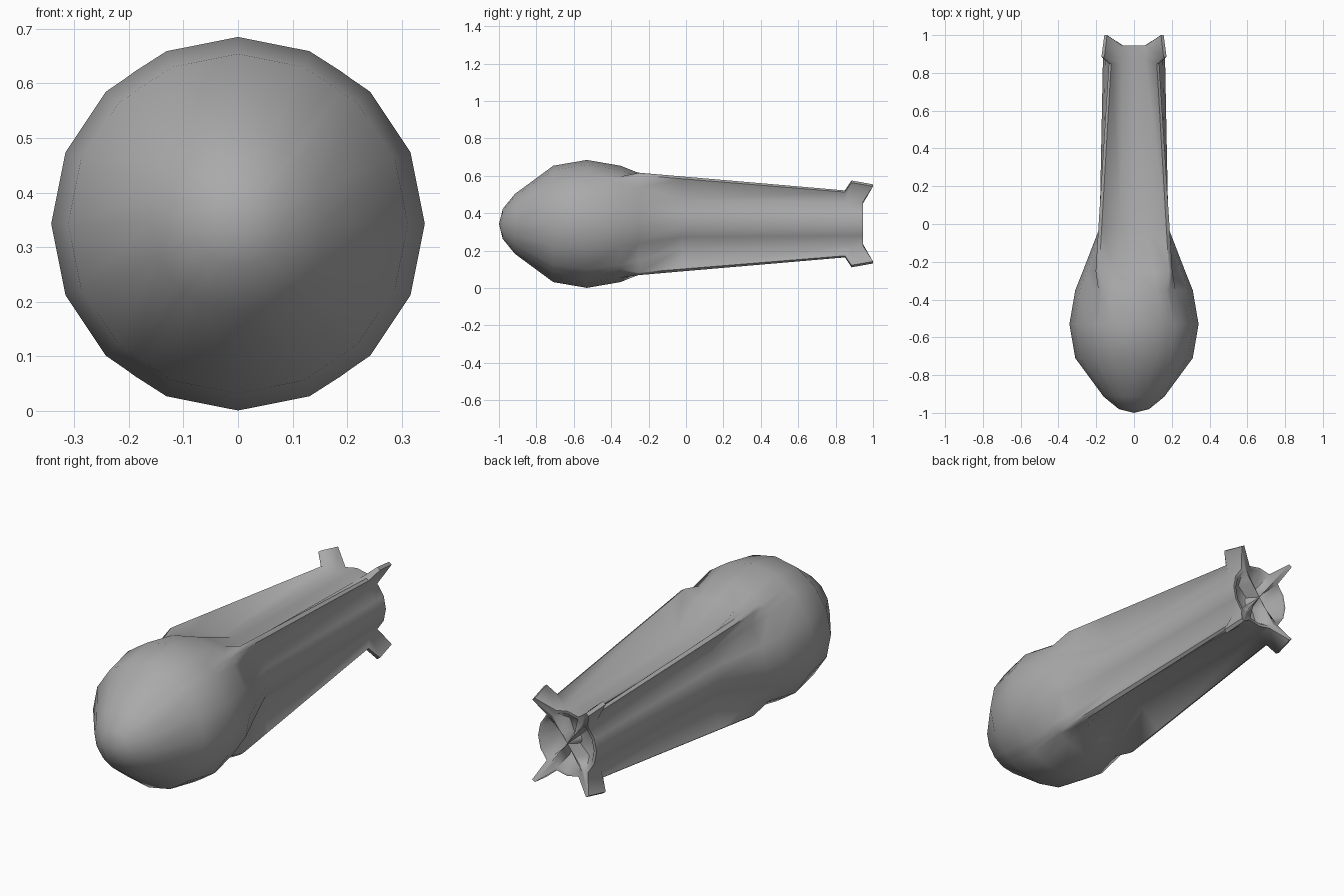
import bpy
import bmesh
from math import cos, sin, radians

cube = bpy.data.objects.get("Cube")
if cube:
    bpy.data.objects.remove(cube)

CENTRE_Z = 0.343

grey = bpy.data.materials.new("plain grey")
grey.use_nodes = True
grey.diffuse_color = (0.4, 0.4, 0.4, 1)
grey.node_tree.nodes["Principled BSDF"].inputs["Base Color"].default_value = (0.4, 0.4, 0.4, 1)

# One quadrant of the cross-section: (angle, is it on a fin edge?)
QUADRANT = [(0, False), (22.5, False), (45, False), (52, True), (56, True), (67.5, False)]
section = QUADRANT + [(90, False)]
section += [(180 - a, fin) for a, fin in reversed(QUADRANT)]
section += [(360 - a, fin) for a, fin in reversed(section[1:-1])]

# Round nose: (y, radius)
nose = [(-0.98, 0.08), (-0.915, 0.16), (-0.71, 0.311), (-0.53, 0.342), (-0.35, 0.311)]
stations = [(y, r, y, r * 0.985) for y, r in nose]
# Tapered tail with fins: (body y, body radius, fin y, fin radius)
stations += [
    (-0.25, 0.271, -0.25, 0.33),
    (-0.02, 0.182, -0.02, 0.306),
    (0.85, 0.165, 0.85, 0.216),
    # raised fin tips
    (0.88, 0.165, 0.885, 0.28),
    (0.945, 0.163, 1.0, 0.255),
    # hollow end with a central cross of blades
    (0.944, 0.148, 0.945, 0.145),
    (0.87, 0.1, 0.945, 0.07),
    (0.87, 0.03, 0.945, 0.012),
]

bm = bmesh.new()


def ring(body_y, body_r, fin_y, fin_r):
    verts = []
    for angle, fin in section:
        y, r = (fin_y, fin_r) if fin else (body_y, body_r)
        a = radians(angle)
        verts.append(bm.verts.new((r * cos(a), y, CENTRE_Z + r * sin(a))))
    return verts


rings = [ring(*s) for s in stations]
n = len(section)
for near, far in zip(rings, rings[1:]):
    for i in range(n):
        j = (i + 1) % n
        bm.faces.new((near[i], near[j], far[j], far[i]))

# Close both ends with a fan
for loop, y in ((rings[0], -1), (rings[-1], 0.945)):
    tip = bm.verts.new((0, y, CENTRE_Z))
    for i in range(n):
        bm.faces.new((loop[i], loop[(i + 1) % n], tip))

bmesh.ops.recalc_face_normals(bm, faces=bm.faces)
mesh = bpy.data.meshes.new("finned_body")
bm.to_mesh(mesh)
bm.free()
mesh.materials.append(grey)
body = bpy.data.objects.new("finned_body", mesh)
bpy.context.collection.objects.link(body)

bpy.ops.object.select_all(action='DESELECT')
body.select_set(True)
bpy.context.view_layer.objects.active = body
bpy.ops.object.shade_smooth_by_angle(angle=radians(65))
